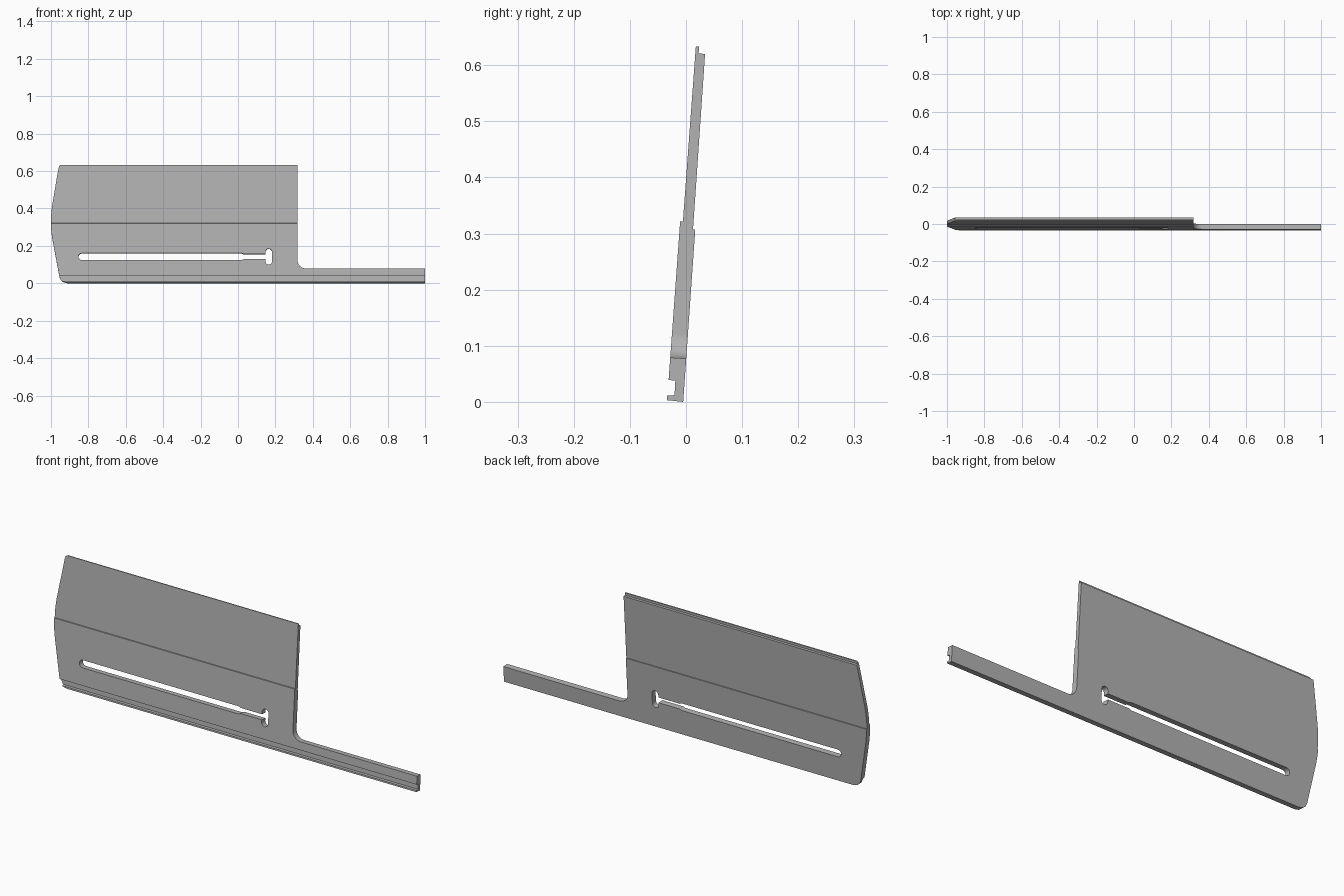
import bpy, bmesh, math
from math import radians, cos, sin

if "Cube" in bpy.data.objects:
    bpy.data.objects.remove(bpy.data.objects["Cube"])

LEAN = 0.07  # backward lean of the plate, y per z


def arc(cx, cz, r, start, end, n=10):
    """Points along a circular arc, angles in degrees."""
    angles = [radians(start + (end - start) * i / n) for i in range(n + 1)]
    return [(cx + r * cos(a), cz + r * sin(a)) for a in angles]


def prism(name, points, place, near, far):
    """Extrude a closed 2D outline from near to far, placing points with place()."""
    bm = bmesh.new()
    ends = [[bm.verts.new(place(u, v, d)) for u, v in points] for d in (near, far)]
    for loop in ends:
        bm.faces.new(loop)
    n = len(points)
    for i in range(n):
        j = (i + 1) % n
        bm.faces.new((ends[0][i], ends[0][j], ends[1][j], ends[1][i]))
    bmesh.ops.recalc_face_normals(bm, faces=bm.faces[:])
    mesh = bpy.data.meshes.new(name)
    bm.to_mesh(mesh)
    bm.free()
    obj = bpy.data.objects.new(name, mesh)
    bpy.context.collection.objects.link(obj)
    return obj


def along_x(y, z, d):
    return (d, y, z)


def through_plate(x, z, d):
    """Direction square to the leaning plate."""
    return (x, -0.02 + LEAN * z + d, z - LEAN * d)


def cut(target, cutter, operation):
    mod = target.modifiers.new(cutter.name, 'BOOLEAN')
    mod.object, mod.operation, mod.solver = cutter, operation, 'EXACT'
    bpy.context.view_layer.objects.active = target
    bpy.ops.object.modifier_apply(modifier=mod.name)
    bpy.data.objects.remove(cutter)


# Cross-section: lip, groove, thick lower half, thin upper half, top tongue
section = [
    (-0.034, 0.003), (-0.005, 0), (0.0165, 0.307), (0.0125, 0.3075),
    (0.034, 0.62), (0.0225, 0.621), (0.0232, 0.633), (0.0175, 0.6335),
    (-0.0055, 0.3215), (-0.0105, 0.321), (-0.031, 0.039),
    (-0.019, 0.038), (-0.0205, 0.012), (-0.0335, 0.011),
]
plate = prism("slotted_plate", section, along_x, -1.05, 1)

# Front outline: bowed left end, square right edge, long lower arm
bow_radius = 0.58
outline = (
    [(-0.915, -0.05), (-0.915, 0.002), (-0.935, 0.007), (-0.948, 0.018), (-0.955, 0.035)]
    + arc(bow_radius - 1, 0.33, bow_radius, 190.5, 169.5, 12)
    + [(-0.96, 0.615), (-0.955, 0.628), (-0.945, 0.634), (-0.945, 0.7), (0.318, 0.7)]
    + arc(0.363, 0.123, 0.045, 180, 270)
    + [(1.1, 0.078), (1.1, -0.05)]
)
cut(plate, prism("outline_cutter", outline, through_plate, -0.1, 0.1), 'INTERSECT')

# Long slot that narrows and ends in an upright keyhole
slot = (
    arc(-0.834, 0.1415, 0.0185, 90, 270)
    + [(0.02, 0.123), (0.03, 0.128), (0.147, 0.128)]
    + arc(0.1645, 0.1165, 0.0175, 180, 360)
    + arc(0.1645, 0.1665, 0.0175, 0, 180)
    + [(0.147, 0.155), (0.03, 0.155), (0.02, 0.16)]
)
cut(plate, prism("slot_cutter", slot, through_plate, -0.1, 0.1), 'DIFFERENCE')

# Plain grey finish
grey = bpy.data.materials.new("plain_grey")
grey.use_nodes = True
colour = (0.45, 0.45, 0.45, 1)
grey.diffuse_color = colour
grey.node_tree.nodes["Principled BSDF"].inputs["Base Color"].default_value = colour
plate.data.materials.clear()
plate.data.materials.append(grey)
for poly in plate.data.polygons:
    poly.material_index = 0

plate.select_set(True)
bpy.context.view_layer.objects.active = plate
bpy.ops.object.shade_smooth_by_angle(angle=radians(25))
